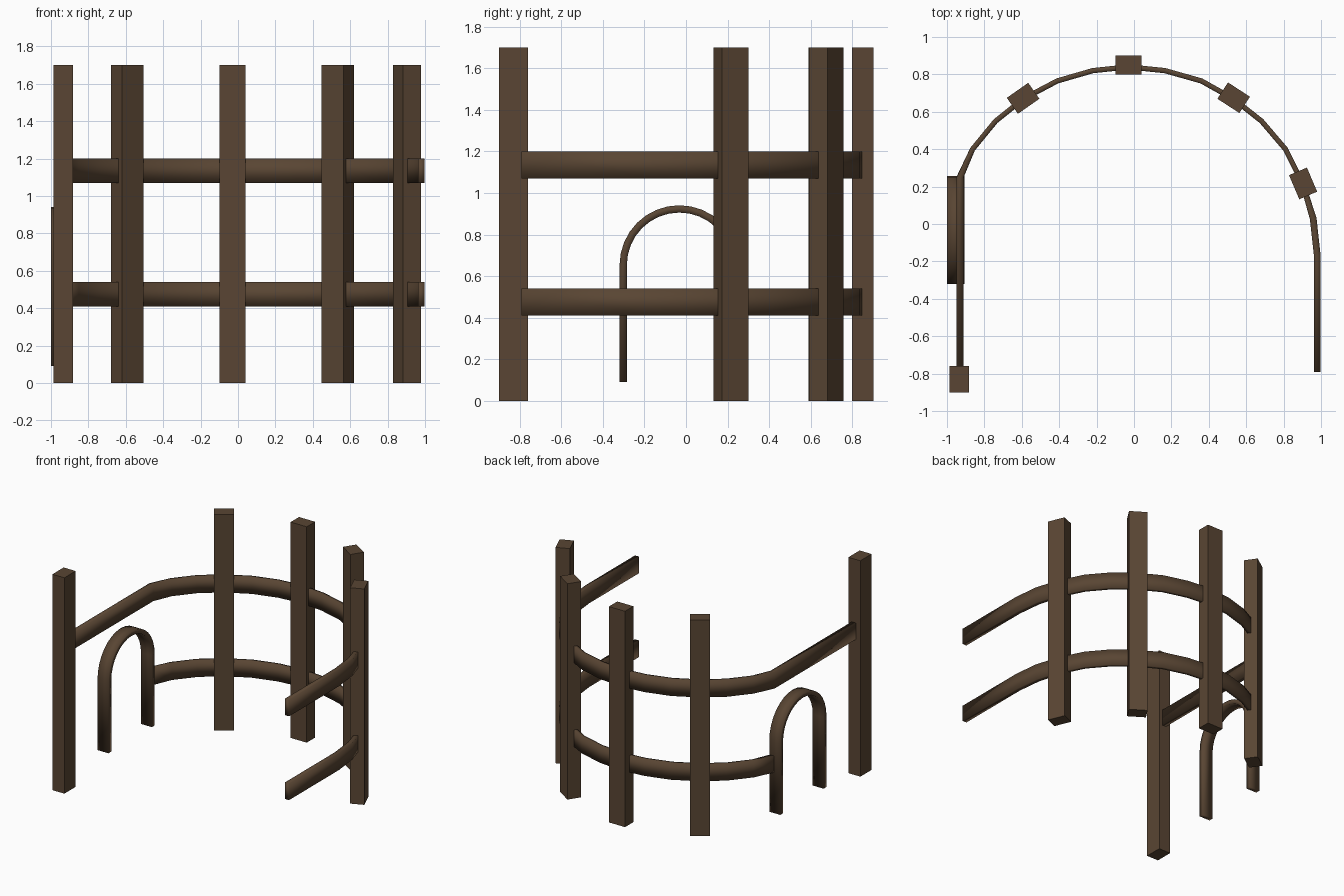
import bpy, math
from mathutils import Vector

if "Cube" in bpy.data.objects:
    bpy.data.objects.remove(bpy.data.objects["Cube"])

wood = bpy.data.materials.new("dark_brown_wood")
wood.diffuse_color = (0.10, 0.06, 0.033, 1)
wood.use_nodes = True
wood.node_tree.nodes["Principled BSDF"].inputs["Base Color"].default_value = wood.diffuse_color


def make(name, verts, faces, smooth=False):
    me = bpy.data.meshes.new(name)
    me.from_pydata(verts, [], faces)
    me.materials.append(wood)
    ob = bpy.data.objects.new(name, me)
    bpy.context.collection.objects.link(ob)
    for p in me.polygons:
        p.use_smooth = smooth
    return ob


def strip(name, path, width, half_depth, to_world):
    """Rectangular bar swept along a planar path; width(p) is the in-plane thickness."""
    verts, faces, n = [], [], len(path)
    for i, p in enumerate(path):
        t = (Vector(path[min(i + 1, n - 1)]) - Vector(path[max(i - 1, 0)])).normalized()
        nrm = Vector((-t.y, t.x)) * width(p) / 2
        for s, d in ((1, -1), (1, 1), (-1, 1), (-1, -1)):
            q = Vector(p) + nrm * s
            verts.append(to_world(q.x, q.y, d * half_depth))
    for i in range(n - 1):
        for k in range(4):
            a, b = i * 4 + k, i * 4 + (k + 1) % 4
            faces.append((a, b, b + 4, a + 4))
    faces += [(3, 2, 1, 0), tuple(range(4 * n - 4, 4 * n))]
    ob = make(name, verts, faces, True)
    # consistent outward normals
    import bmesh
    bm = bmesh.new()
    bm.from_mesh(ob.data)
    bmesh.ops.recalc_face_normals(bm, faces=bm.faces)
    bm.to_mesh(ob.data)
    bm.free()
    return ob


# upright posts, turned to follow the curve
posts = [(-0.935, -0.83, 90), (-0.593, 0.672, 35), (-0.03, 0.85, 0),
         (0.533, 0.675, -33), (0.904, 0.217, -67)]
for i, (x, y, ang) in enumerate(posts):
    bpy.ops.mesh.primitive_cube_add(size=1, location=(x, y, 0.85),
                                    rotation=(0, 0, math.radians(ang)))
    ob = bpy.context.object
    ob.name = f"post_{i + 1}"
    ob.scale = (0.14, 0.104, 1.7)
    ob.data.materials.append(wood)

# horizontal rails: the upper one continues past the arch, the lower stops at it
curve = [(-0.93, 0.25), (-0.863, 0.4), (-0.74, 0.55), (-0.59, 0.67), (-0.41, 0.765),
         (-0.22, 0.82), (-0.03, 0.84), (0.165, 0.82), (0.36, 0.765), (0.53, 0.67),
         (0.682, 0.55), (0.81, 0.4), (0.9, 0.22), (0.958, 0.03), (0.98, -0.17),
         (0.98, -0.79)]


def rail_width(p):
    return 0.036 if p[1] < 0.1 or p[0] < -0.92 else 0.028


strip("upper_rail", [(-0.93, -0.8)] + curve, rail_width, 0.065,
      lambda x, y, d: (x, y, 1.135 + d))
strip("lower_rail", curve, rail_width, 0.065,
      lambda x, y, d: (x, y, 0.475 + d))

# arched doorway frame on the left side
r, cy, cz = 0.27, -0.032, 0.653
arch = [(cy - r, 0.09)]
arch += [(cy - r * math.cos(math.pi * i / 16), cz + r * math.sin(math.pi * i / 16))
         for i in range(17)]
arch += [(cy + r, 0.09)]
strip("doorway_arch", arch, lambda p: 0.035, 0.0475,
      lambda y, z, d: (-0.9525 + d, y, z))
